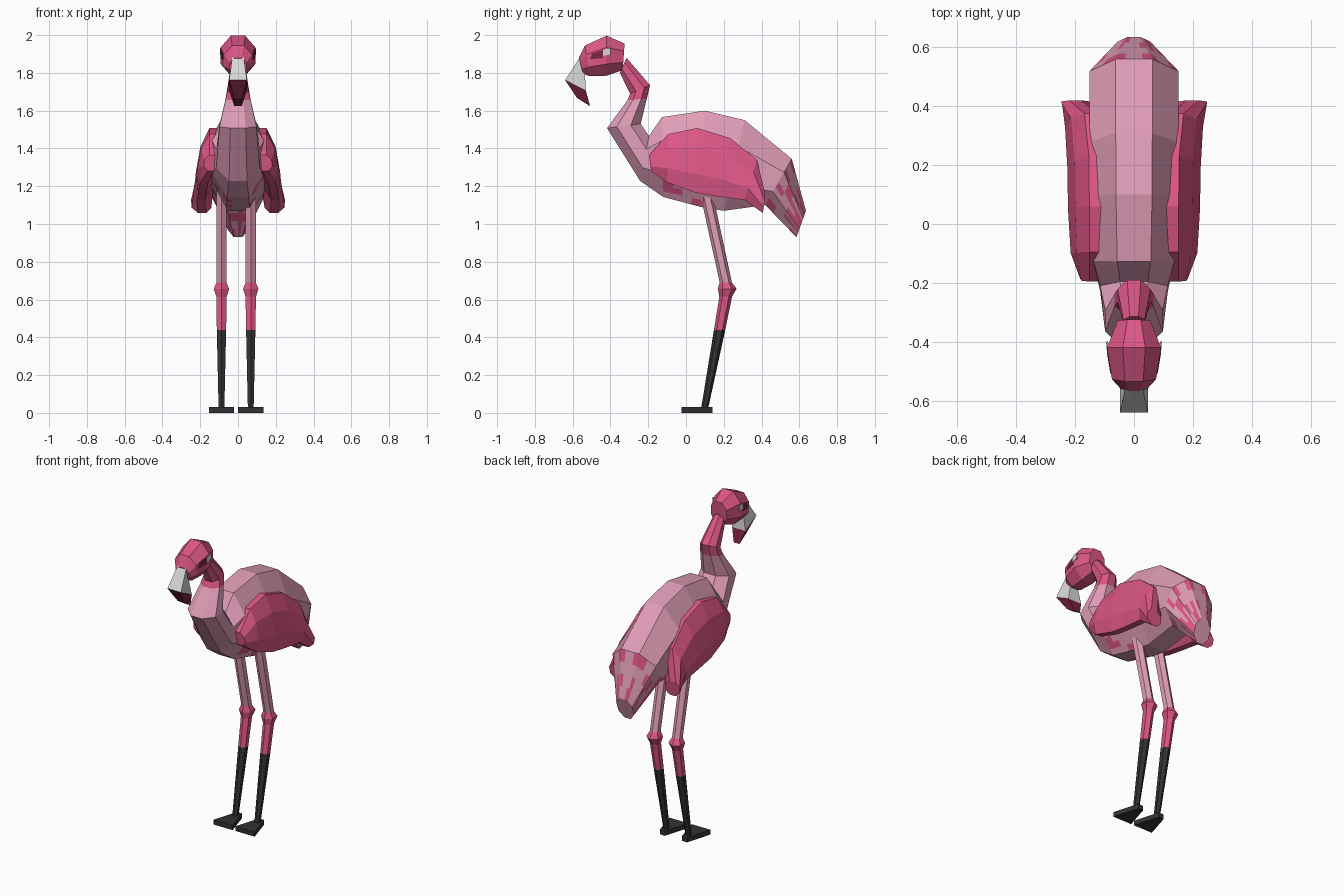
import bpy, bmesh, math, random

random.seed(4)
cube = bpy.data.objects.get("Cube")
if cube:
    bpy.data.objects.remove(cube, do_unlink=True)


def material(name, rgb):
    lin = [((c / 255 + 0.055) / 1.055) ** 2.4 for c in rgb] + [1.0]
    m = bpy.data.materials.new(name)
    m.use_nodes = True
    m.diffuse_color = lin
    bsdf = m.node_tree.nodes["Principled BSDF"]
    bsdf.inputs["Base Color"].default_value = lin
    bsdf.inputs["Roughness"].default_value = 0.9
    return m


PALE = material("pale pink", (224, 157, 183))
PINK = material("deep pink", (220, 86, 134))
WHITE = material("beak white", (215, 215, 213))
BLACK = material("leg black", (50, 50, 50))
DARK = material("dark burgundy", (122, 36, 66))


def finish(name, bm, mats):
    bmesh.ops.recalc_face_normals(bm, faces=bm.faces[:])
    me = bpy.data.meshes.new(name)
    bm.to_mesh(me)
    bm.free()
    for m in mats:
        me.materials.append(m)
    ob = bpy.data.objects.new(name, me)
    bpy.context.collection.objects.link(ob)
    return ob


def loft(rings, n, seg_mats=None):
    """Skin rings given as (top y, top z, bottom y, bottom z, half width, centre x, lean)."""
    bm = bmesh.new()
    f = 1 / math.cos(math.pi / n)
    loops = []
    for ty, tz, by, bz, w, cx, lean in rings:
        loop = []
        for k in range(n):
            a = 2 * math.pi * (k + 0.5) / n
            c, s = math.cos(a) * f, math.sin(a) * f
            loop.append(bm.verts.new((cx + w * c - lean * s,
                                      (ty + by) / 2 + (ty - by) / 2 * s,
                                      (tz + bz) / 2 + (tz - bz) / 2 * s)))
        loops.append(loop)
    segs = []
    for i in range(len(loops) - 1):
        row = []
        for k in range(n):
            j = (k + 1) % n
            face = bm.faces.new((loops[i][k], loops[i][j], loops[i + 1][j], loops[i + 1][k]))
            face.material_index = seg_mats[i] if seg_mats else 0
            row.append(face)
        segs.append(row)
    for loop, seg in ((loops[0], 0), (loops[-1], -1)):
        bm.faces.new(loop).material_index = seg_mats[seg] if seg_mats else 0
    return bm, segs


def centred(rows):
    return [r + (0, 0) for r in rows]


# Body and neck in one skin, from tail tip to head
body_rings = centred([
    (0.635, 1.07, 0.585, 0.93, 0.055),
    (0.56, 1.345, 0.42, 1.10, 0.152),
    (0.31, 1.55, 0.20, 1.07, 0.15),
    (0.10, 1.60, 0.08, 1.09, 0.148),
    (-0.127, 1.566, -0.12, 1.143, 0.138),
    (-0.196, 1.466, -0.243, 1.228, 0.115),
    (-0.24, 1.53, -0.418, 1.508, 0.098),
    (-0.207, 1.665, -0.31, 1.655, 0.066),
    (-0.19, 1.735, -0.296, 1.69, 0.056),
    (-0.315, 1.88, -0.35, 1.80, 0.036),
])
bm, segs = loft(body_rings, 8, [0, 0, 0, 0, 0, 0, 0, 1, 1])

# Speckled feathers on the tail and belly
speckled = segs[0] + segs[3][4:7]
for face in speckled:
    face.material_index = 2
edges = list({e for face in speckled for e in face.edges})
bmesh.ops.subdivide_edges(bm, edges=edges, cuts=3, use_grid_fill=True)
for face in bm.faces:
    if face.material_index == 2:
        chance = 0.36 if face.calc_center_median().y > 0.3 else 0.22
        face.material_index = 1 if random.random() < chance else 0
finish("body_and_neck", bm, [PALE, PINK])

# Head
head_rings = centred([
    (-0.325, 1.955, -0.335, 1.815, 0.055),
    (-0.42, 1.997, -0.42, 1.785, 0.092),
    (-0.535, 1.945, -0.51, 1.783, 0.075),
    (-0.567, 1.88, -0.545, 1.794, 0.045),
])
finish("head", loft(head_rings, 8)[0], [PINK])

# Hooked beak with dark tip
beak_rings = centred([
    (-0.560, 1.885, -0.535, 1.79, 0.03),
    (-0.64, 1.762, -0.53, 1.705, 0.047),
    (-0.577, 1.667, -0.508, 1.624, 0.02),
])
finish("beak", loft(beak_rings, 4, [0, 1])[0], [WHITE, DARK])


# Eyes: thin plates lying on the sides of the head
def eye_plate(name, pts, side, mat):
    bm = bmesh.new()
    layers = []
    for off in (-0.004, 0.003):
        layers.append([bm.verts.new((side * (0.092 - 0.165 * max(0, -0.42 - y) + off), y, z))
                       for y, z in pts])
    bm.faces.new(layers[0])
    bm.faces.new(layers[1])
    for k in range(4):
        j = (k + 1) % 4
        bm.faces.new((layers[0][k], layers[0][j], layers[1][j], layers[1][k]))
    finish(name, bm, [mat])


wing_rows = [
    (-0.196, 1.365, -0.185, 1.28, 0.040, 0.140, 0.005),
    (-0.095, 1.476, -0.10, 1.22, 0.050, 0.155, 0.025),
    (0.06, 1.508, 0.05, 1.165, 0.052, 0.160, 0.030),
    (0.233, 1.455, 0.17, 1.145, 0.052, 0.162, 0.030),
    (0.376, 1.339, 0.31, 1.127, 0.052, 0.172, 0.025),
    (0.42, 1.153, 0.407, 1.058, 0.052, 0.195, -0.005),
]

# Leg stations: height, y centre, radius
leg_rows = [
    (1.22, 0.095, 0.029), (0.69, 0.211, 0.028), (0.657, 0.218, 0.043),
    (0.615, 0.210, 0.029), (0.44, 0.178, 0.026), (0.02, 0.098, 0.016),
]

for side, label in ((1, "left"), (-1, "right")):
    eye_plate(label + "_eye", [(-0.508, 1.872), (-0.44, 1.878), (-0.44, 1.922), (-0.497, 1.902)],
              side, DARK)
    eye_plate(label + "_eye_white", [(-0.44, 1.89), (-0.40, 1.897), (-0.40, 1.932), (-0.44, 1.922)],
              side, WHITE)

    # Folded wing
    rings = [(a, b, c, d, w, side * cx, side * lean) for a, b, c, d, w, cx, lean in wing_rows]
    finish(label + "_wing", loft(rings, 8)[0], [PINK])

    # Leg with knobbly knee
    x = side * 0.0775 - 0.01
    rings = [(y + r, z, y - r, z, r * 0.95, x, 0) for z, y, r in leg_rows]
    finish(label + "_leg", loft(rings, 6, [0, 1, 1, 1, 2])[0], [PALE, PINK, BLACK])

    # Webbed foot, wide at the toes and narrow at the heel
    foot = [(-0.025, 0.03, -0.025, 0.0, 0.067, x, 0), (0.14, 0.03, 0.14, 0.0, 0.018, x, 0)]
    finish(label + "_foot", loft(foot, 4)[0], [BLACK])
